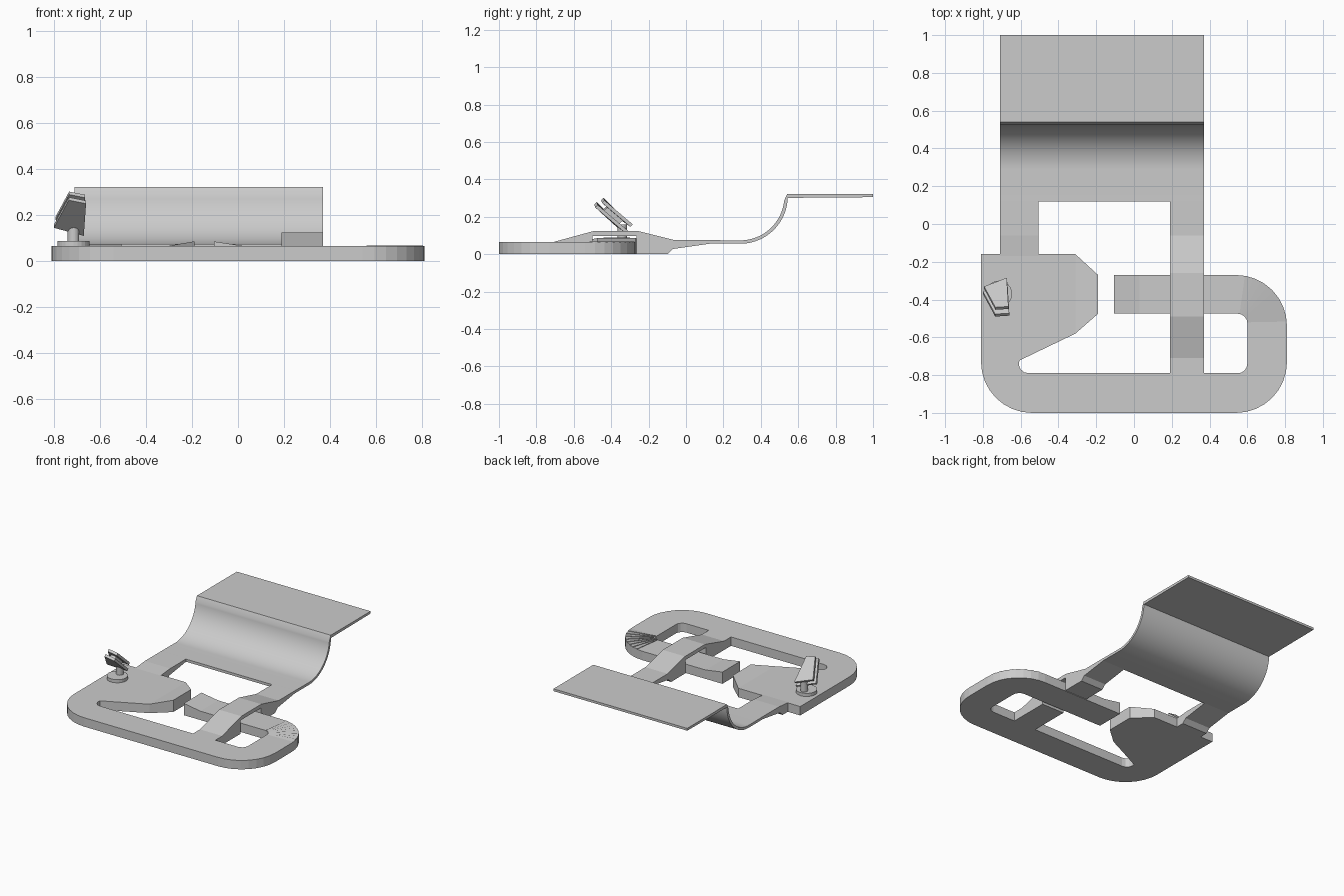
import bpy, bmesh, math
from mathutils import Vector

if "Cube" in bpy.data.objects:
    bpy.data.objects.remove(bpy.data.objects["Cube"])


def finish(name, bm):
    bmesh.ops.recalc_face_normals(bm, faces=bm.faces)
    me = bpy.data.meshes.new(name)
    bm.to_mesh(me)
    bm.free()
    ob = bpy.data.objects.new(name, me)
    bpy.context.collection.objects.link(ob)
    return ob


def prism(name, pts, offset):
    """Extrude a 3D outline along an offset vector."""
    bm = bmesh.new()
    f = bm.faces.new([bm.verts.new(p) for p in pts])
    r = bmesh.ops.extrude_face_region(bm, geom=[f])
    bmesh.ops.translate(bm, vec=Vector(offset),
                        verts=[v for v in r['geom'] if isinstance(v, bmesh.types.BMVert)])
    return finish(name, bm)


def side_profile(name, yz, x0, x1):
    return prism(name, [(x0, y, z) for y, z in yz], (x1 - x0, 0, 0))


def arc(cx, cy, r, a0, a1, n=8):
    return [(cx + r * math.cos(math.radians(a0 + (a1 - a0) * i / n)),
             cy + r * math.sin(math.radians(a0 + (a1 - a0) * i / n))) for i in range(n + 1)]


T = 0.065

# hook-shaped flat frame
outline = [(-0.81, -0.16)]
outline += arc(-0.54, -0.73, 0.27, 180, 270)
outline += arc(0.54, -0.73, 0.27, 270, 360)
outline += arc(0.54, -0.54, 0.27, 0, 90)
outline += [(-0.105, -0.27), (-0.105, -0.475)]
outline += arc(0.55, -0.525, 0.05, 90, 0, 4)
outline += arc(0.55, -0.74, 0.05, 0, -90, 4)
outline += arc(-0.56, -0.74, 0.05, 270, 160, 4)
outline += [(-0.31, -0.58), (-0.19, -0.475), (-0.19, -0.27), (-0.31, -0.16)]
prism("hook_frame", [(x, y, 0) for x, y in outline], (0, 0, T))

# raised ramps on the two facing tips
prism("tongue_ramp", [(0.03, -0.475, T), (-0.105, -0.475, T), (-0.105, -0.475, 0.086)],
      (0, 0.205, 0))
bm = bmesh.new()
low = [bm.verts.new(p) for p in [(-0.31, -0.58, T), (-0.19, -0.475, T),
                                 (-0.19, -0.27, T), (-0.31, -0.16, T)]]
hi = [bm.verts.new((-0.19, y, 0.086)) for y in (-0.475, -0.27)]
for f in ([low[0], low[3], low[2], low[1]], [low[0], hi[0], hi[1], low[3]],
          [low[1], low[2], hi[1], hi[0]], [low[0], low[1], hi[0]], [low[2], low[3], hi[1]]):
    bm.faces.new(f)
finish("jaw_ramp", bm)

# fan of shallow tilted steps on the rounded corner
bm = bmesh.new()
outer = arc(0.54, -0.54, 0.269, 5, 80, 8)
inner = arc(0.55, -0.525, 0.052, 5, 80, 8)
for i in range(8):
    a, b, c, d = inner[i], outer[i], outer[i + 1], inner[i + 1]
    v = [bm.verts.new((*p, T)) for p in (a, b, c, d)]
    u = [bm.verts.new((*p, T + 0.004)) for p in (c, d)]
    for f in ([v[0], v[1], u[0], u[1]], [v[2], v[3], u[1], u[0]],
              [v[1], v[2], u[0]], [v[3], v[0], u[1]]):
        bm.faces.new(f)
finish("corner_steps", bm)

# bridge over the tongue arm, joining the strap
side_profile("bridge", [(-0.79, 0), (-0.79, T), (-0.71, T), (-0.49, 0.125), (-0.26, 0.125),
                        (-0.06, 0.075), (0.125, 0.075), (0.125, 0.056), (-0.07, 0.028),
                        (-0.1, 0), (-0.265, 0), (-0.265, 0.098), (-0.5, 0.098), (-0.5, 0)],
             0.19, 0.37)

# left strap leg
side_profile("strap_leg", [(-0.17, 0), (-0.17, T), (-0.06, 0.075), (0.125, 0.075),
                           (0.125, 0.056), (-0.07, 0.028), (-0.1, 0)], -0.71, -0.505)

# wide curved strap with flat end plate
strap = [(0.12, 0.056)] + arc(0.29, 0.31, 0.254, 270, 358, 24)
top = arc(0.29, 0.31, 0.236, 270, 358, 24)
bm = bmesh.new()
under = strap + [(1.0, 0.305)]
over = [(0.12, 0.075)] + top[:-1] + [(0.541, 0.322), (1.0, 0.322)]
rows = []
for x in (-0.71, 0.37):
    rows.append([[bm.verts.new((x, y, z)) for y, z in p] for p in (under, over)])
n = len(under)
for i in range(n - 1):
    for s in (0, 1):
        bm.faces.new([rows[0][s][i], rows[0][s][i + 1], rows[1][s][i + 1], rows[1][s][i]])
        bm.faces.new([rows[s][0][i], rows[s][0][i + 1], rows[s][1][i + 1], rows[s][1][i]])
for i in (0, n - 1):
    bm.faces.new([rows[0][0][i], rows[0][1][i], rows[1][1][i], rows[1][0][i]])
strap_ob = finish("curved_strap", bm)
bpy.context.view_layer.objects.active = strap_ob
strap_ob.select_set(True)
bpy.ops.object.shade_smooth_by_angle(angle=math.radians(30))

# round stud base and post
for name, r, z0, z1 in (("stud_base", 0.07, T, 0.088), ("stud_post", 0.025, 0.08, 0.16)):
    y = -0.37 if r > 0.05 else -0.34
    prism(name, [(x, yy, z0) for x, yy in arc(-0.715, y, r, 0, 345, 23)], (0, 0, z1 - z0))

# tilted toggle: two leaf plates with a core between
leaf = [(-0.80, -0.37, 0.145), (-0.735, -0.49, 0.265), (-0.66, -0.485, 0.25), (-0.67, -0.32, 0.11)]
mid = sum((Vector(p) for p in leaf), Vector()) / 4
for name, scale, start, thick in (("toggle_front_leaf", 1.0, 0.0, 0.013),
                                  ("toggle_core", 0.5, 0.012, 0.02),
                                  ("toggle_back_leaf", 0.92, 0.03, 0.013)):
    shift = Vector((0.0, start, start))
    prism(name, [mid + (Vector(p) - mid) * scale + shift for p in leaf], (0, thick, thick))
